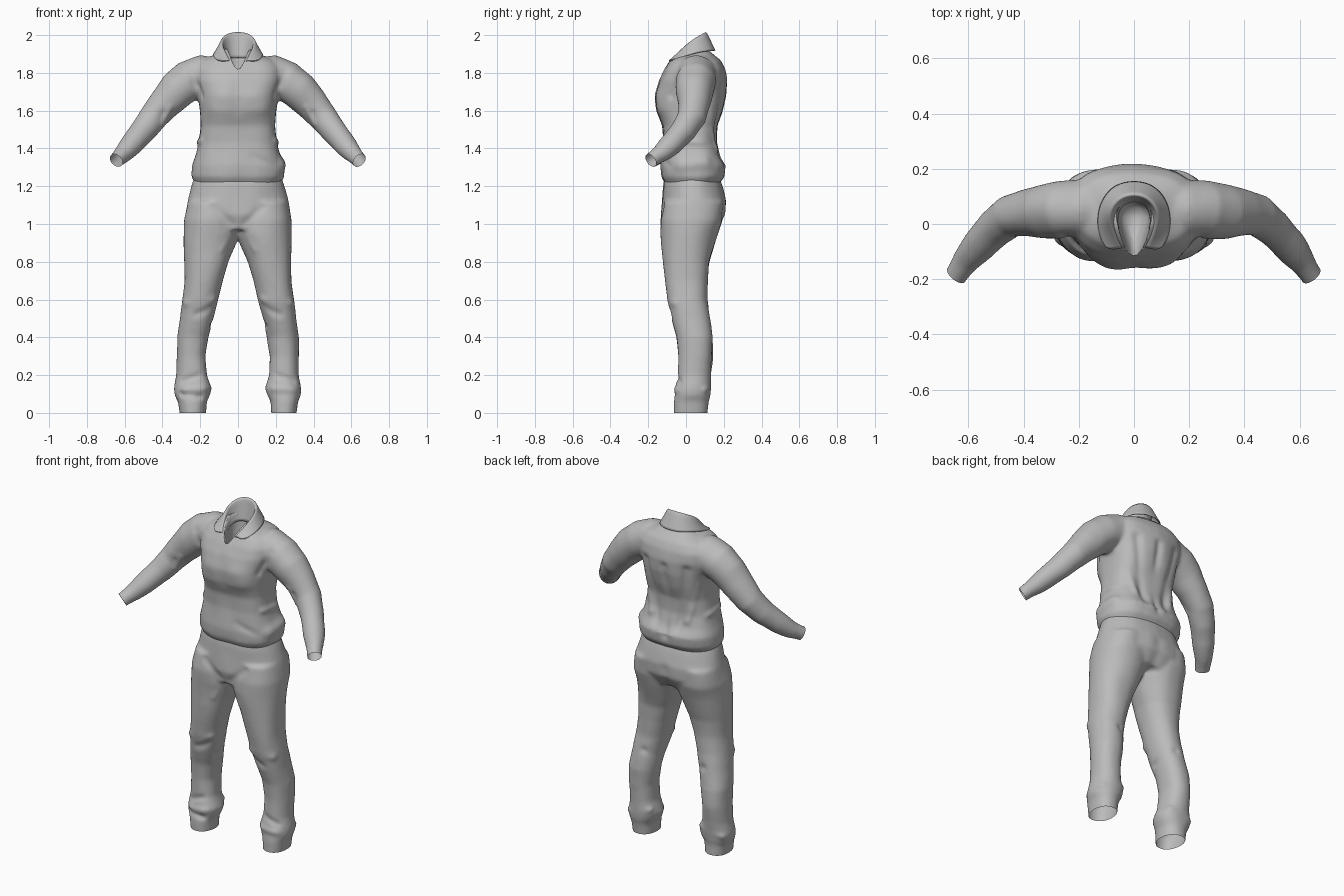
import bpy, bmesh, math
from mathutils import Vector, noise

cube = bpy.data.objects.get("Cube")
if cube:
    bpy.data.objects.remove(cube)

cloth = bpy.data.materials.new("grey_cloth")
cloth.use_nodes = True
cloth.diffuse_color = (0.5, 0.5, 0.5, 1)
cloth.node_tree.nodes["Principled BSDF"].inputs["Base Color"].default_value = (0.5, 0.5, 0.5, 1)

SIDES = 32
X, Y, Z = Vector((1, 0, 0)), Vector((0, 1, 0)), Vector((0, 0, 1))


def ring(bm, centre, u, v, power=2.0):
    """Superellipse of vertices spanned by the half axes u and v."""
    verts = []
    for i in range(SIDES):
        a = math.tau * i / SIDES
        c, s = math.cos(a), math.sin(a)
        verts.append(bm.verts.new(centre + u * math.copysign(abs(c) ** (2 / power), c)
                                  + v * math.copysign(abs(s) ** (2 / power), s)))
    return verts


def skin(bm, rings):
    """Join rings into a closed tube."""
    for a, b in zip(rings, rings[1:]):
        for i in range(SIDES):
            j = (i + 1) % SIDES
            bm.faces.new((a[i], a[j], b[j], b[i]))
    bm.faces.new(rings[0])
    bm.faces.new(rings[-1])


def stack(bm, rows, side=1, power=2.0):
    """Tube from rows of height, x range and y range."""
    skin(bm, [ring(bm, Vector((side * (x0 + x1) / 2, (y0 + y1) / 2, z)),
                   X * (x1 - x0) / 2, Y * (y1 - y0) / 2, power)
              for z, x0, x1, y0, y1 in rows])


def limb(bm, path, side):
    """Round tube along a path of x, y, z, radius."""
    pts = [Vector((side * x, y, z)) for x, y, z, r in path]
    rings = []
    for i, p in enumerate(pts):
        t = (pts[min(i + 1, len(pts) - 1)] - pts[max(i - 1, 0)]).normalized()
        u = t.cross(Z).normalized()
        rings.append(ring(bm, p, u * path[i][3], t.cross(u) * path[i][3]))
    skin(bm, rings)


def make_object(name, bm):
    bmesh.ops.recalc_face_normals(bm, faces=bm.faces)
    mesh = bpy.data.meshes.new(name)
    bm.to_mesh(mesh)
    bm.free()
    obj = bpy.data.objects.new(name, mesh)
    bpy.context.collection.objects.link(obj)
    mesh.materials.append(cloth)
    return obj


def bake(obj):
    """Replace the mesh with its modified result."""
    graph = bpy.context.evaluated_depsgraph_get()
    mesh = bpy.data.meshes.new_from_object(obj.evaluated_get(graph))
    obj.modifiers.clear()
    obj.data = mesh
    mesh.materials.clear()
    mesh.materials.append(cloth)


def fuse(obj):
    """Merge overlapping tubes into one soft skin."""
    m = obj.modifiers.new("fuse", "REMESH")
    m.mode, m.voxel_size = "VOXEL", 0.01
    m = obj.modifiers.new("soften", "SMOOTH")
    m.factor, m.iterations = 0.5, 10
    bake(obj)


def wrinkle(obj, folds, amount):
    """Push ridges (+) and valleys (-) along segments, plus gentle unevenness."""
    lines = [(Vector(a), Vector(b), w, d) for a, b, w, d in folds]
    mesh = obj.data
    moves = []
    for v in mesh.vertices:
        p = v.co
        push = amount * noise.noise(Vector((p.x * 8, p.y * 8, p.z * 5)))
        for a, b, w, d in lines:
            ab = b - a
            t = max(0, min(1, (p - a).dot(ab) / ab.length_squared))
            push += d * math.exp(-((p - a - ab * t).length / w) ** 2)
        moves.append(p + v.normal * push)
    for v, p in zip(mesh.vertices, moves):
        v.co = p


def trim(obj, planes):
    """Cut open ends, dropping whatever lies past each plane."""
    bm = bmesh.new()
    bm.from_mesh(obj.data)
    for co, no in planes:
        bmesh.ops.bisect_plane(bm, geom=bm.verts[:] + bm.edges[:] + bm.faces[:],
                               plane_co=co, plane_no=no, clear_outer=True)
    bm.to_mesh(obj.data)
    bm.free()


def both(folds):
    """Fold list with its mirror image."""
    return folds + [((-a[0], *a[1:]), (-b[0], *b[1:]), w, d) for a, b, w, d in folds]


# Shirt body and sleeves; the hem turns in under the blouson
bm = bmesh.new()
body = [(1.17, .2, -.09, .15), (1.215, .225, -.108, .175), (1.25, .243, -.128, .203),
        (1.31, .24, -.132, .212), (1.36, .225, -.128, .187), (1.43, .207, -.122, .168),
        (1.52, .2, -.128, .17), (1.6, .205, -.157, .195), (1.68, .215, -.16, .212),
        (1.76, .235, -.142, .217), (1.82, .235, -.115, .207), (1.865, .2, -.085, .185),
        (1.895, .125, -.055, .15), (1.925, .08, -.02, .118)]
stack(bm, [(z, -w, w, f, b) for z, w, f, b in body], power=2.6)
sleeve = [(.08, .06, 1.79, .09), (.18, .055, 1.79, .104), (.26, .05, 1.757, .108),
          (.325, .045, 1.705, .1), (.39, .043, 1.635, .086), (.45, .03, 1.565, .077),
          (.505, -.015, 1.495, .071), (.56, -.075, 1.425, .061),
          (.61, -.135, 1.37, .049), (.645, -.185, 1.335, .041), (.68, -.235, 1.3, .041)]
for side in (1, -1):
    limb(bm, sleeve, side)
shirt = make_object("shirt", bm)
fuse(shirt)
wrinkle(shirt, both([
    ((.1, -.16, 1.67), (.13, -.15, 1.63), .06, .008),       # chest
    ((.14, .2, 1.72), (.07, .17, 1.34), .028, -.014),       # back folds
    ((.2, .15, 1.62), (.12, .16, 1.4), .02, .010),
    ((.2, -.08, 1.68), (.25, -.03, 1.8), .02, -.010),       # armpit
    ((.4, -.03, 1.59), (.46, .0, 1.49), .016, -.008),       # elbow
    ((.36, -.03, 1.62), (.4, -.02, 1.53), .014, .006),
    ((.2, -.05, 1.44), (.21, .1, 1.43), .018, .010),        # waist
]) + [
    ((0, -.16, 1.75), (0, -.16, 1.6), .03, -.004),
    ((0, .2, 1.3), (0, .21, 1.72), .022, -.013),
    ((.22, -.02, 1.31), (.23, .1, 1.33), .035, .014),
    ((.08, -.14, 1.36), (.2, -.1, 1.31), .02, -.007),
], .007)

# Neck opening, pointed at the front
bm = bmesh.new()
rings = []
for z, scale in ((1.72, .55), (1.8, .88), (1.86, 1), (2.1, 1)):
    loop = ring(bm, Vector((0, 0, z)), X * .064 * scale, Y)
    for v in loop:
        s = v.co.y
        if s < 0:
            v.co.x *= 1 - .35 * abs(s)
        v.co.y = .025 + s * (.065 if s > 0 else .15) * scale
    rings.append(loop)
skin(bm, rings)
cutter = make_object("neck_cutter", bm)
cutter.hide_render = True
m = shirt.modifiers.new("neck", "BOOLEAN")
m.operation, m.object, m.solver = "DIFFERENCE", cutter, "EXACT"
bake(shirt)
bpy.data.objects.remove(cutter)
trim(shirt, [((s * .645, -.185, 1.337), (s * .5, -.62, -.45)) for s in (1, -1)]
     + [((0, 0, 1.19), (0, 0, -1))])

# Folded collar: stand, fold and flap edges from nape to collar point
stand = [(0, .085, 1.88), (.045, .07, 1.88), (.062, .03, 1.87), (.06, -.02, 1.855), (.035, -.08, 1.82)]
fold = [(0, .11, 2.02), (.054, .096, 2.013), (.09, .045, 1.985), (.084, -.01, 1.94), (.045, -.085, 1.866)]
flap = [(0, .158, 1.918), (.075, .142, 1.918), (.125, .075, 1.912), (.135, -.01, 1.888), (.105, -.1, 1.86)]
bm = bmesh.new()
rows = [[bm.verts.new((-x, y, z)) for x, y, z in e[:0:-1]] + [bm.verts.new(p) for p in e]
        for e in (stand, fold, flap)]
for a, b in zip(rows, rows[1:]):
    for i in range(len(a) - 1):
        bm.faces.new((a[i], a[i + 1], b[i + 1], b[i]))
crease = bm.edges.layers.float.new("crease_edge")
for a, b in zip(rows[1], rows[1][1:]):
    bm.edges.get((a, b))[crease] = 2 / 3
collar = make_object("collar", bm)
m = collar.modifiers.new("round", "SUBSURF")
m.levels = m.render_levels = 3
m = collar.modifiers.new("thickness", "SOLIDIFY")
m.thickness, m.offset = .006, 0

# Trousers: hips and two legs
bm = bmesh.new()
hips = [(1.32, .205, -.1, .155), (1.25, .228, -.11, .175), (1.2, .245, -.12, .192),
        (1.12, .266, -.127, .215), (1.05, .277, -.132, .21), (.97, .25, -.115, .16)]
stack(bm, [(z, -w, w, f, b) for z, w, f, b in hips], power=2.3)
leg = [(1.12, .01, .265, -.12, .2), (1.02, -.005, .285, -.135, .192), (.95, -.01, .287, -.134, .168),
       (.89, .014, .286, -.13, .15),
       (.8, .05, .283, -.122, .125), (.7, .08, .286, -.112, .115), (.6, .105, .297, -.1, .112),
       (.5, .133, .305, -.078, .125), (.4, .155, .322, -.052, .142), (.3, .17, .324, -.045, .142),
       (.2, .163, .323, -.045, .132), (.13, .138, .336, -.056, .128), (.095, .15, .334, -.06, .125),
       (.06, .168, .318, -.066, .117), (-.04, .174, .305, -.066, .112)]
for side in (1, -1):
    stack(bm, leg, side, 2.2)
trousers = make_object("trousers", bm)
fuse(trousers)
wrinkle(trousers, both([
    ((.03, -.12, 1.0), (.13, -.13, 1.09), .02, -.006),      # crotch
    ((.02, -.12, .94), (.08, -.12, .86), .018, .006),
    ((.11, -.08, .56), (.22, -.09, .52), .02, -.008),       # knee
    ((.13, -.07, .6), (.28, -.06, .58), .02, .007),
    ((.14, .0, .46), (.2, .12, .52), .02, -.008),
    ((.17, -.05, .21), (.3, -.04, .17), .016, -.008),       # hem
    ((.15, -.05, .13), (.32, -.05, .12), .018, .008),
    ((.16, .1, .16), (.33, .1, .12), .016, .008),
]) + [
    ((0, .21, 1.1), (0, .16, .98), .03, -.006),             # seat
    ((-.3, -.04, .1), (-.16, -.06, .08), .014, -.012),
], .007)
trim(trousers, [((0, 0, 0), (0, 0, -1)), ((0, 0, 1.26), (0, 0, 1))])

# Smooth shading throughout
for obj in (shirt, collar, trousers):
    obj.data.shade_smooth()
